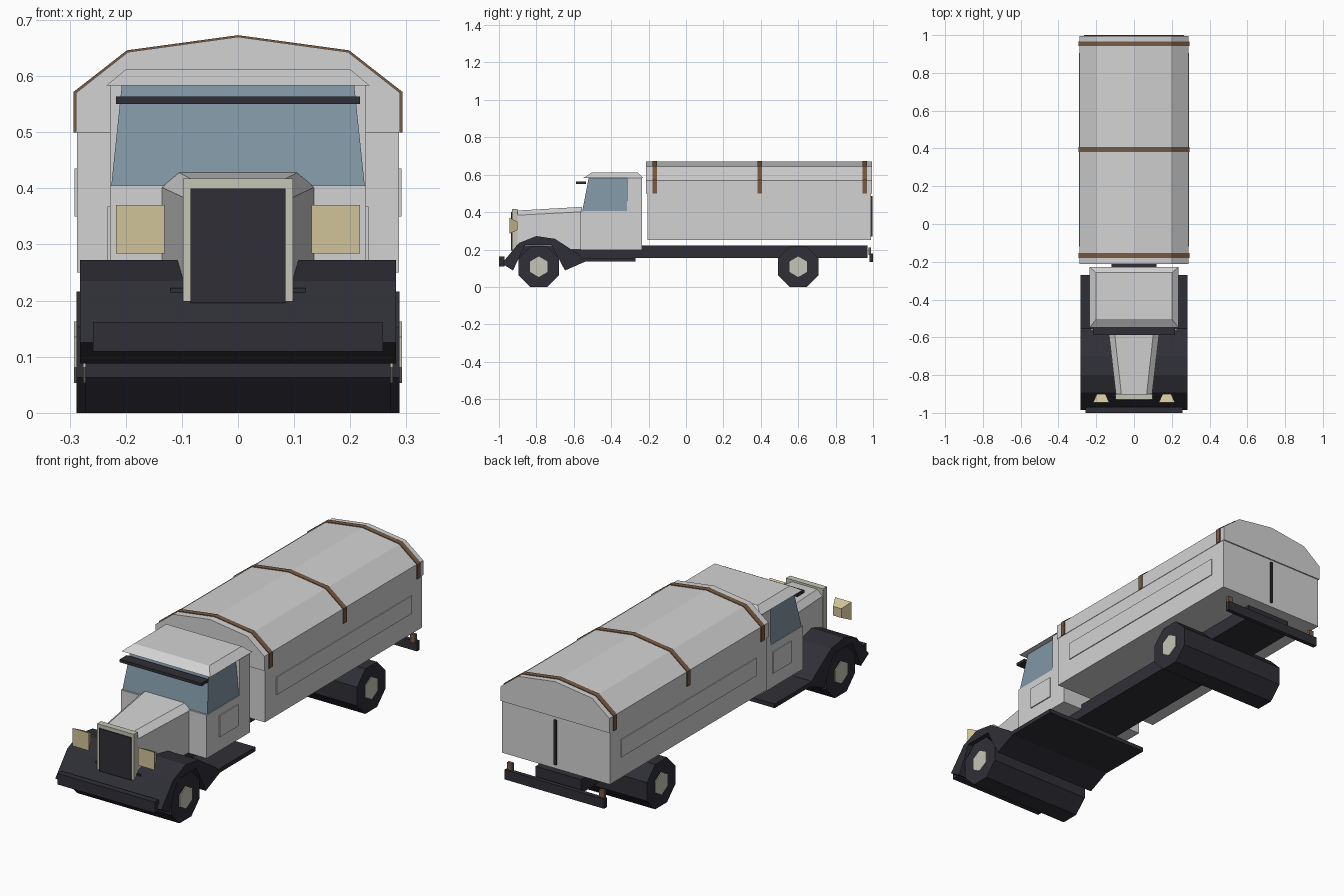
import bpy, bmesh, math

if "Cube" in bpy.data.objects:
    bpy.data.objects.remove(bpy.data.objects["Cube"])


def material(name, rgb):
    m = bpy.data.materials.new(name)
    m.diffuse_color = (*rgb, 1)
    m.use_nodes = True
    m.node_tree.nodes["Principled BSDF"].inputs["Base Color"].default_value = m.diffuse_color
    return m


GREY = material("light grey paint", (0.65, 0.65, 0.65))
DARK = material("dark metal", (0.028, 0.028, 0.037))
GLASS = material("blue glass", (0.215, 0.305, 0.37))
BROWN = material("brown strap", (0.19, 0.105, 0.055))
LAMP = material("lamp yellow", (0.64, 0.55, 0.32))
TRIM = material("beige trim", (0.56, 0.56, 0.47))


def loft(name, rings, mat):
    """Closed flat-faced solid through rings of equal point count."""
    bm = bmesh.new()
    vs = [[bm.verts.new(p) for p in r] for r in rings]
    n = len(vs[0])
    for a, b in zip(vs, vs[1:]):
        for i in range(n):
            bm.faces.new((a[i], a[(i + 1) % n], b[(i + 1) % n], b[i]))
    bm.faces.new(vs[0])
    bm.faces.new(vs[-1])
    bmesh.ops.recalc_face_normals(bm, faces=bm.faces[:])
    me = bpy.data.meshes.new(name)
    bm.to_mesh(me)
    bm.free()
    me.materials.append(mat)
    ob = bpy.data.objects.new(name, me)
    bpy.context.collection.objects.link(ob)
    return ob


def rect_z(x0, x1, y0, y1, z):
    return [(x0, y0, z), (x1, y0, z), (x1, y1, z), (x0, y1, z)]


def rect_y(x0, x1, z0, z1, y):
    return [(x0, y, z0), (x1, y, z0), (x1, y, z1), (x0, y, z1)]


def box(name, x0, x1, y0, y1, z0, z1, mat):
    return loft(name, [rect_z(x0, x1, y0, y1, z) for z in (z0, z1)], mat)


def along_x(name, pts, w, mat):
    return loft(name, [[(x, y, z) for y, z in pts] for x in (-w, w)], mat)


def along_y(name, pts, y0, y1, mat):
    return loft(name, [[(x, y, z) for x, z in pts] for y in (y0, y1)], mat)


def mirrored(half):
    return half + [(-x, z) for x, z in reversed(half) if x > 0]


def polygon(r, n, cy, cz, phase):
    return [(cy + r * math.cos(2 * math.pi * i / n + phase),
             cz + r * math.sin(2 * math.pi * i / n + phase)) for i in range(n)]


# chassis, running board and bumpers
box("chassis", -0.12, 0.12, -0.91, 0.97, 0.155, 0.222, DARK)
box("running_board", -0.282, 0.282, -0.575, -0.27, 0.135, 0.155, DARK)
box("front_bumper", -0.258, 0.258, -1.0, -0.97, 0.109, 0.162, DARK)
box("rear_bumper", -0.265, 0.265, 0.98, 1.0, 0.132, 0.178, DARK)

# full-width front fender
along_x("front_fender", [
    (-0.985, 0.125), (-0.893, 0.235), (-0.80, 0.272), (-0.70, 0.257),
    (-0.575, 0.175), (-0.535, 0.137), (-0.647, 0.088), (-0.72, 0.225),
    (-0.86, 0.225), (-0.925, 0.088)], 0.282, DARK)

# octagonal wheel rollers with hexagonal hubs
for end, y, w in (("front", -0.787, 0.272), ("rear", 0.60, 0.288)):
    r = 0.108 / math.cos(math.pi / 8)
    along_x(end + "_wheels", polygon(r, 8, y, 0.108, math.pi / 8), w, DARK)
    along_x(end + "_hubs", polygon(0.055, 6, y, 0.108, math.pi / 2), w + 0.004, TRIM)

# cargo box with overhanging canopy
box("cargo_box", -0.287, 0.287, -0.206, 0.988, 0.25, 0.50, GREY)
along_y("canopy", mirrored([(0.289, 0.50), (0.289, 0.57), (0.196, 0.643), (0, 0.67)]),
        -0.213, 0.994, GREY)
for i, y in enumerate((-0.167, 0.395, 0.955)):
    along_y(f"canopy_strap_{i + 1}",
            mirrored([(0.293, 0.50), (0.293, 0.572), (0.198, 0.646), (0, 0.673)]),
            y - 0.0125, y + 0.0125, BROWN)
box("tailgate_bar", -0.006, 0.006, 0.985, 0.996, 0.27, 0.485, DARK)

# cab: lower shell, windowed upper part, rear wall
box("cab_lower", -0.228, 0.228, -0.563, -0.235, 0.197, 0.405, GREY)
loft("cab_windows", [rect_z(-0.226, 0.226, -0.555, -0.30, 0.403),
                     rect_z(-0.207, 0.207, -0.52, -0.30, 0.585)], GLASS)
box("cab_rear", -0.228, 0.228, -0.315, -0.235, 0.40, 0.585, GREY)
loft("cab_roof", [rect_z(-0.235, 0.235, -0.548, -0.228, 0.583),
                  rect_z(-0.20, 0.20, -0.503, -0.258, 0.612)], GREY)
box("sun_visor", -0.217, 0.217, -0.588, -0.535, 0.55, 0.564, DARK)


# tapered hood
def hood_ring(y, w, top_w, shoulder, top):
    return [(x, y, z) for x, z in
            [(w, 0.2), (w, shoulder), (top_w, top), (-top_w, top), (-w, shoulder), (-w, 0.2)]]


loft("hood", [hood_ring(-0.91, 0.095, 0.066, 0.383, 0.408),
              hood_ring(-0.555, 0.136, 0.105, 0.402, 0.428)], GREY)

# radiator
box("radiator_frame", -0.098, 0.098, -0.93, -0.90, 0.198, 0.418, TRIM)
box("radiator_grille", -0.085, 0.085, -0.935, -0.92, 0.196, 0.40, DARK)

# parts on both sides
for side, s in (("left", 1), ("right", -1)):
    loft(side + "_headlight", [rect_y(s * 0.131, s * 0.217, 0.284, 0.37, -0.945),
                               rect_y(s * 0.152, s * 0.196, 0.305, 0.349, -0.90)], LAMP)
    box(side + "_tail_light", s * 0.232, s * 0.258, 0.975, 0.99, 0.17, 0.212, BROWN)
    box(side + "_door_panel", s * 0.226, s * 0.233, -0.47, -0.33, 0.265, 0.368, GREY)
    box(side + "_cargo_panel", s * 0.285, s * 0.291, -0.12, 0.905, 0.35, 0.435, GREY)
